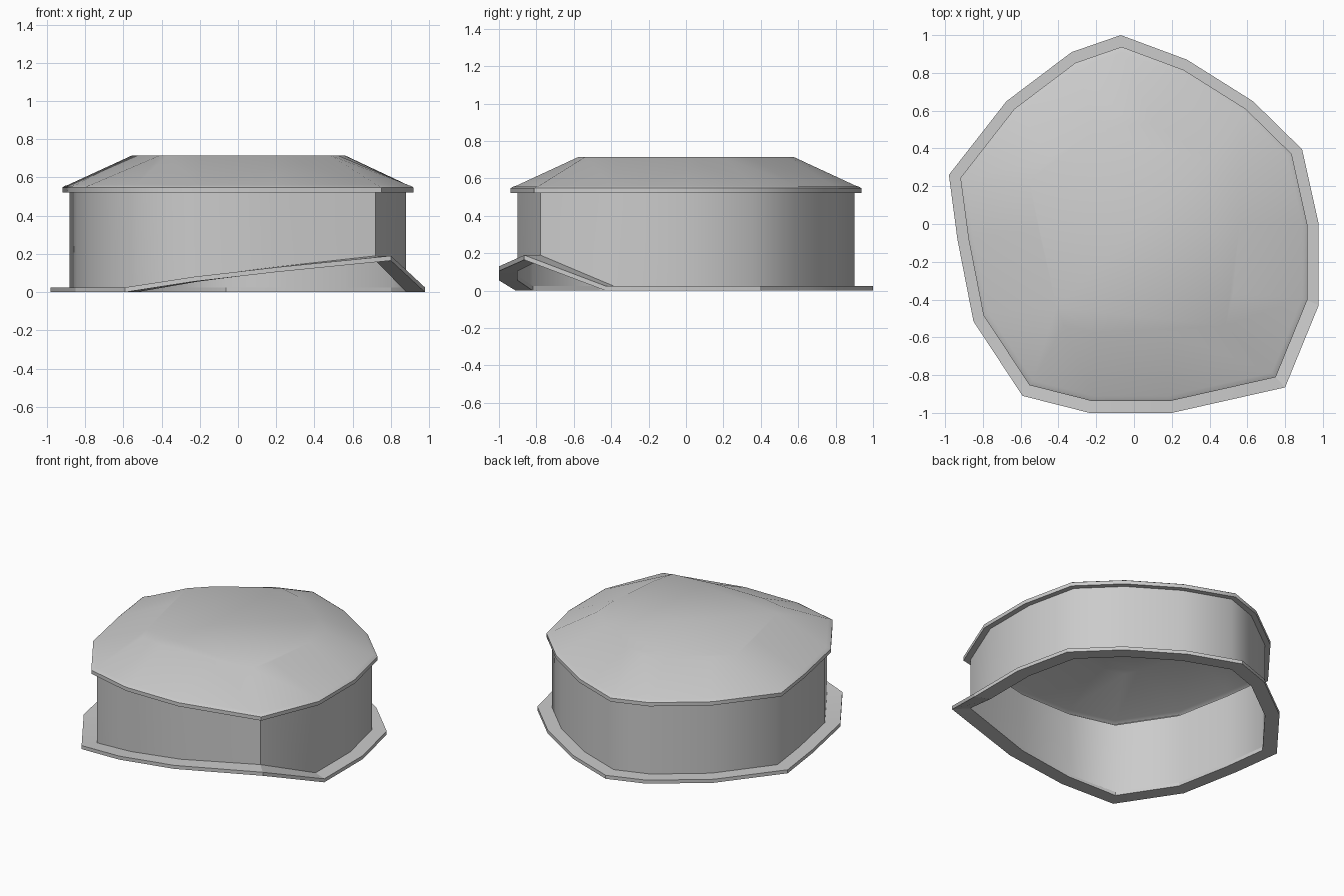
import bpy
import bmesh
import math

if "Cube" in bpy.data.objects:
    bpy.data.objects.remove(bpy.data.objects["Cube"])

# Plan outlines: base flange edge and flat roof top (matching points)
OUTLINE = [(-.07, 1), (.28, .87), (.63, .65), (.89, .395), (.978, 0),
           (.978, -.43), (.80, -.865), (.20, -1), (-.235, -1), (-.59, -.91),
           (-.85, -.515), (-.935, -.08), (-.98, .26), (-.675, .65), (-.33, .91)]
CROWN = [(-.06, .575), (.10, .535), (.40, .34), (.55, .20), (.56, 0),
         (.525, -.37), (.485, -.54), (.18, -.575), (-.2, -.575), (-.37, -.54),
         (-.41, -.44), (-.505, -.03), (-.555, .23), (-.435, .345), (-.2, .50)]
LIFT = {6: .165, 7: .105, 8: .055}  # raised front edge of the base


def ring(scale, z, lifted=False):
    return [(x * scale, y * scale, z + (LIFT.get(i, 0) if lifted else 0))
            for i, (x, y) in enumerate(OUTLINE)]


def loft(name, rings, closed=False, cap=False, angle=50):
    bm = bmesh.new()
    loops = [[bm.verts.new(p) for p in r] for r in rings]
    pairs = list(zip(loops, loops[1:]))
    if closed:
        pairs.append((loops[-1], loops[0]))
    n = len(OUTLINE)
    for a, b in pairs:
        for i in range(n):
            j = (i + 1) % n
            bm.faces.new((a[i], b[i], b[j], a[j]))
    if cap:
        bm.faces.new(loops[-1])
    bmesh.ops.recalc_face_normals(bm, faces=bm.faces)
    mesh = bpy.data.meshes.new(name)
    bm.to_mesh(mesh)
    bm.free()
    obj = bpy.data.objects.new(name, mesh)
    bpy.context.collection.objects.link(obj)
    bpy.ops.object.select_all(action='DESELECT')
    obj.select_set(True)
    bpy.context.view_layer.objects.active = obj
    bpy.ops.object.shade_smooth_by_angle(angle=math.radians(angle))
    return obj


# Base flange with raised front corner
loft("base_flange", [ring(.90, 0, True), ring(1, 0, True),
                     ring(1, .025, True), ring(.90, .025, True)],
     closed=True, angle=20)

# Hollow shell: wall, overhanging rim, sloped roof and flat top
loft("shell", [ring(.90, .02, True), ring(.90, .522), ring(.938, .522),
               ring(.938, .548), ring(.925, .556), ring(.91, .56),
               [(x, y, .715) for x, y in CROWN]], cap=True)
